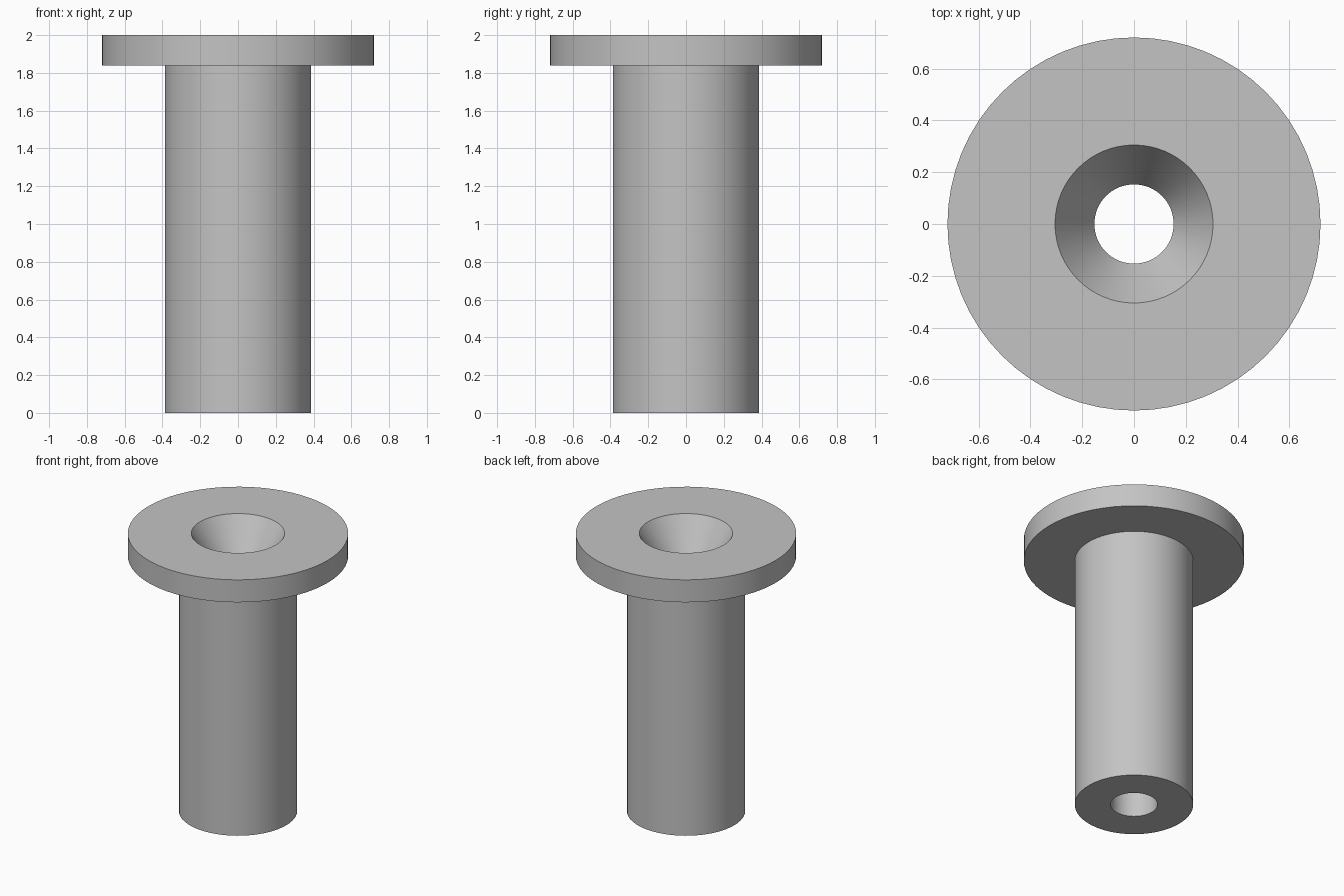
import bpy
import bmesh
import math

old = bpy.data.objects.get("Cube")
if old:
    bpy.data.objects.remove(old, do_unlink=True)

SEGMENTS = 64

# Plain grey material
grey = bpy.data.materials.new("grey")
grey.use_nodes = True
colour = (0.55, 0.55, 0.55, 1)
grey.diffuse_color = colour
grey.node_tree.nodes["Principled BSDF"].inputs["Base Color"].default_value = colour


def lathe(name, profile):
    """Revolve a closed (radius, height) profile around z."""
    bm = bmesh.new()
    verts = [bm.verts.new((r, 0, z)) for r, z in profile]
    edges = [bm.edges.new((a, b)) for a, b in zip(verts, verts[1:] + verts[:1])]
    bmesh.ops.spin(bm, geom=verts + edges, cent=(0, 0, 0), axis=(0, 0, 1),
                   angle=math.tau, steps=SEGMENTS, use_merge=True)
    bmesh.ops.remove_doubles(bm, verts=bm.verts[:], dist=1e-5)
    bmesh.ops.recalc_face_normals(bm, faces=bm.faces[:])
    mesh = bpy.data.meshes.new(name)
    bm.to_mesh(mesh)
    bm.free()
    mesh.materials.append(grey)
    obj = bpy.data.objects.new(name, mesh)
    bpy.context.collection.objects.link(obj)
    bpy.ops.object.select_all(action="DESELECT")
    obj.select_set(True)
    bpy.context.view_layer.objects.active = obj
    bpy.ops.object.shade_smooth_by_angle(angle=math.radians(25))
    return obj


# Shaft, flange, countersink and through bore in one turned solid
bore, sink, shaft, flange = 0.153, 0.305, 0.387, 0.72
flange_bottom, top, sink_depth = 1.838, 2.0, 0.24
lathe("flanged_bushing", [
    (bore, 0), (shaft, 0),
    (shaft, flange_bottom), (flange, flange_bottom),
    (flange, top), (sink, top),
    (bore, top - sink_depth),
])
